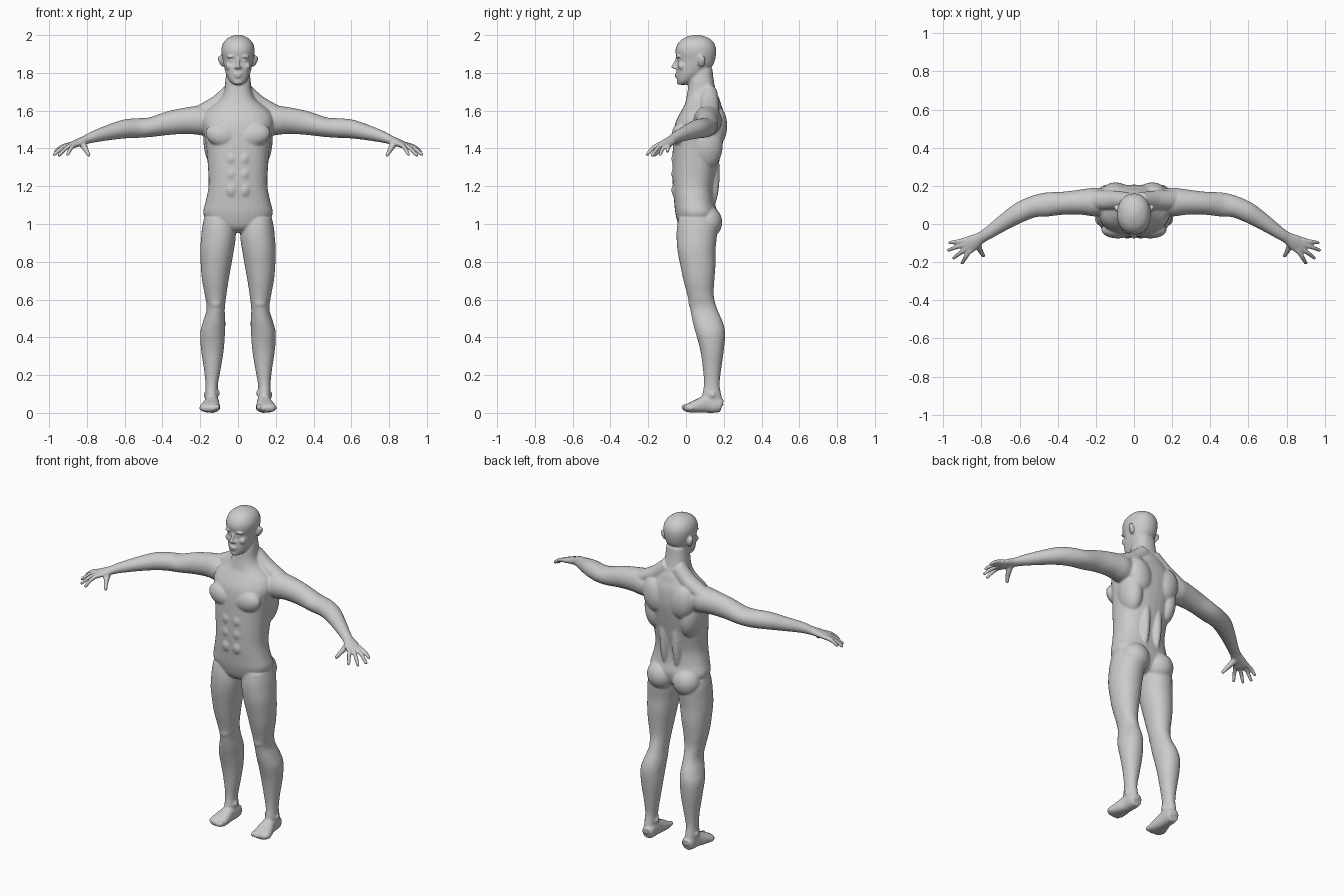
import bpy, bmesh, math
from mathutils import Vector, Matrix

bm = bmesh.new()
N = 32


def spline(rows, steps=4):
    """Catmull-Rom interpolation through rows of numbers."""
    out = []
    for i in range(len(rows) - 1):
        p0, p1 = rows[max(i - 1, 0)], rows[i]
        p2, p3 = rows[i + 1], rows[min(i + 2, len(rows) - 1)]
        for s in range(steps):
            t = s / steps
            out.append([0.5 * (2 * b + (c - a) * t + (2 * a - 5 * b + 4 * c - d) * t * t
                        + (3 * b - a - 3 * c + d) * t ** 3) for a, b, c, d in zip(p0, p1, p2, p3)])
    return out + [list(rows[-1])]


def skin(rings, power):
    """Bridge rings given as (centre, u axis, v axis) and cap the ends."""
    loops = []
    for c, u, v in rings:
        loop = []
        for k in range(N):
            a = 2 * math.pi * k / N
            ca, sa = math.cos(a), math.sin(a)
            loop.append(bm.verts.new(c + u * math.copysign(abs(ca) ** (2 / power), ca)
                                     + v * math.copysign(abs(sa) ** (2 / power), sa)))
        loops.append(loop)
    for l0, l1 in zip(loops, loops[1:]):
        for k in range(N):
            j = (k + 1) % N
            bm.faces.new((l0[k], l0[j], l1[j], l1[k]))
    bm.faces.new(loops[0])
    bm.faces.new(loops[-1])


def stack(rows, power=2.2, side=1):
    """Horizontal slices: z, x min, x max, y min, y max."""
    skin([(Vector((side * (a + b) / 2, (c + d) / 2, z)), Vector((side * (b - a) / 2, 0, 0)),
           Vector((0, (d - c) / 2, 0))) for z, a, b, c, d in spline(rows)], power)


def tube(rows, side=1, power=2):
    """Path points: x, y, z, sideways radius, upright radius; round ends."""
    pts = spline(rows)
    P = [Vector((side * p[0], p[1], p[2])) for p in pts]
    rings = []
    for i, p in enumerate(pts):
        t = (P[min(i + 1, len(P) - 1)] - P[max(i - 1, 0)]).normalized()
        h = t.cross(Vector((0, 0, 1))).normalized()
        v = h.cross(t)
        if i == len(pts) - 1:
            for s in (0, .5, .8, .97):
                f = math.sqrt(1 - s * s)
                rings.append((P[i] + t * s * p[4], h * p[3] * f, v * p[4] * f))
        else:
            rings.append((P[i], h * p[3], v * p[4]))
    skin(rings, power)


def blob(c, r, side=1, tilt=0):
    """Ellipsoid muscle or feature, tilted about y."""
    m = (Matrix.Translation((side * c[0], c[1], c[2])) @ Matrix.Rotation(side * tilt, 4, 'Y')
         @ Matrix.Diagonal((*r, 1)))
    bmesh.ops.create_uvsphere(bm, u_segments=24, v_segments=16, radius=1, matrix=m)


# Torso and neck
torso = [(.955, .05, .0, .10), (.985, .13, -.035, .145), (1.05, .183, -.055, .165), (1.12, .171, -.063, .152),
         (1.2, .156, -.07, .15), (1.3, .159, -.072, .17), (1.4, .168, -.07, .19), (1.48, .18, -.066, .204),
         (1.54, .19, -.055, .206), (1.59, .175, -.03, .2), (1.63, .13, -.008, .187), (1.66, .095, .0, .178),
         (1.7, .074, .008, .16), (1.76, .067, .015, .147), (1.82, .06, .03, .14)]
stack([(z, -x, x, a, b) for z, x, a, b in torso], 2.35)

# Head
head = [(1.737, .022, -.036, .0), (1.755, .043, -.046, .04), (1.79, .062, -.05, .09), (1.83, .073, -.05, .135),
        (1.865, .08, -.046, .153), (1.91, .088, -.056, .16), (1.945, .084, -.049, .155),
        (1.975, .066, -.025, .134), (1.993, .037, .01, .1), (2.002, .008, .045, .065)]
stack([(z, -x, x, a, b) for z, x, a, b in head], 2.15)
# Nose, lips and chin
tube([(0, -.046, 1.88, .007, .008), (0, -.058, 1.852, .008, .009), (0, -.068, 1.832, .010, .011)])
blob((0, -.05, 1.793), (.022, .011, .0055))
blob((0, -.049, 1.781), (.019, .011, .006))
blob((0, -.036, 1.752), (.024, .014, .015))

leg = [(1.03, .02, .18, -.04, .15), (.98, .014, .19, -.048, .165), (.93, .012, .195, -.05, .163),
       (.86, .022, .2, -.045, .156), (.78, .036, .197, -.03, .156), (.7, .05, .19, -.013, .15),
       (.62, .062, .175, .008, .147), (.55, .07, .166, .022, .165), (.48, .067, .186, .036, .195),
       (.42, .069, .2, .052, .207), (.33, .076, .195, .076, .2), (.23, .092, .18, .09, .186),
       (.15, .106, .172, .095, .178), (.09, .107, .173, .085, .188), (.04, .105, .172, .08, .2)]
arm = [(.12, .115, 1.535, .06, .07), (.2, .115, 1.548, .075, .077), (.27, .115, 1.547, .067, .07),
       (.36, .11, 1.535, .06, .063), (.46, .102, 1.513, .063, .052), (.53, .09, 1.508, .056, .052),
       (.6, .06, 1.503, .053, .05), (.68, .01, 1.485, .043, .041), (.76, -.045, 1.463, .033, .031),
       (.805, -.073, 1.446, .031, .024), (.845, -.097, 1.431, .042, .02), (.88, -.117, 1.416, .046, .016)]
foot = [(.135, .19, .036, .032, .034), (.136, .16, .044, .037, .044), (.138, .11, .047, .038, .047),
        (.144, .06, .036, .049, .036), (.148, .025, .029, .054, .028), (.148, .01, .026, .053, .023)]
# Fingers: knuckle x, y then tip x, y, z
fingers = [(.866, -.148, .902, -.205, 1.368), (.88, -.128, .946, -.178, 1.364),
           (.893, -.107, .973, -.137, 1.368), (.902, -.088, .966, -.098, 1.384)]

for s in (1, -1):
    # Leg, foot and toes
    stack(leg, 2.1, s)
    tube(foot, s, 2.3)
    for i, r in enumerate((.015, .0115, .011, .0105, .010)):
        x, tip = .112 + .0205 * i, -.008 + .005 * i * i * .4
        tube([(x, .04, .024, r, r), (x, .015, .03, r, r), (x, tip, .022 if i else .03, r, r * 1.1)], s)
    # Arm, hand and thumb
    tube(arm, s)
    for kx, ky, tx, ty, tz in fingers:
        tube([(kx - .015, ky + .01, 1.424, .012, .012), (kx, ky, 1.418, .0125, .013),
              ((kx + tx) / 2, (ky + ty) / 2, (1.418 + tz) / 2 + .008, .0115, .0115), (tx, ty, tz, .0095, .0095)], s)
    tube([(.825, -.085, 1.434, .016, .016), (.815, -.12, 1.41, .017, .017),
          (.803, -.145, 1.388, .013, .013), (.79, -.166, 1.366, .0105, .0105)], s)
    # Trapezius, chest, shoulder blade, side back and spine muscles
    tube([(.03, .12, 1.70, .045, .05), (.11, .125, 1.635, .05, .045), (.21, .125, 1.585, .05, .04)], s)
    blob((.085, -.03, 1.47), (.088, .046, .062), s, -.25)
    blob((.095, .165, 1.52), (.075, .053, .105), s, .2)
    blob((.12, .11, 1.42), (.062, .085, .13), s, .1)
    blob((.042, .125, 1.27), (.034, .054, .2), s)
    # Abdominals, buttock, kneecap and ankle bones
    for z in (1.18, 1.265, 1.345):
        blob((.035, -.045, z), (.034, .032, .045), s)
    blob((.087, .115, 1.01), (.084, .077, .085), s)
    blob((.117, .035, .585), (.032, .022, .035), s)
    blob((.108, .13, .105), (.012, .018, .018), s)
    blob((.17, .14, .095), (.012, .018, .018), s)
    # Brow, eye, cheek, nostril and ear
    blob((.034, -.037, 1.887), (.027, .017, .008), s, .1)
    blob((.033, -.032, 1.865), (.013, .013, .009), s)
    blob((.045, -.024, 1.835), (.022, .018, .02), s)
    blob((.011, -.056, 1.828), (.008, .011, .008), s)
    blob((.088, .083, 1.862), (.010, .021, .032), s, .2)
    blob((.098, .088, 1.868), (.007, .014, .022), s, .2)

# Fuse all the parts into one smooth body
bmesh.ops.recalc_face_normals(bm, faces=bm.faces[:])
mesh = bpy.data.meshes.new("human_body")
bm.to_mesh(mesh)
bm.free()
body = bpy.data.objects.new("human_body", mesh)
bpy.context.collection.objects.link(body)
fuse = body.modifiers.new("fuse", 'REMESH')
fuse.mode = 'VOXEL'
fuse.voxel_size = .0058
fuse.use_smooth_shade = True
soft = body.modifiers.new("soften", 'SMOOTH')
soft.factor = .5
soft.iterations = 6
